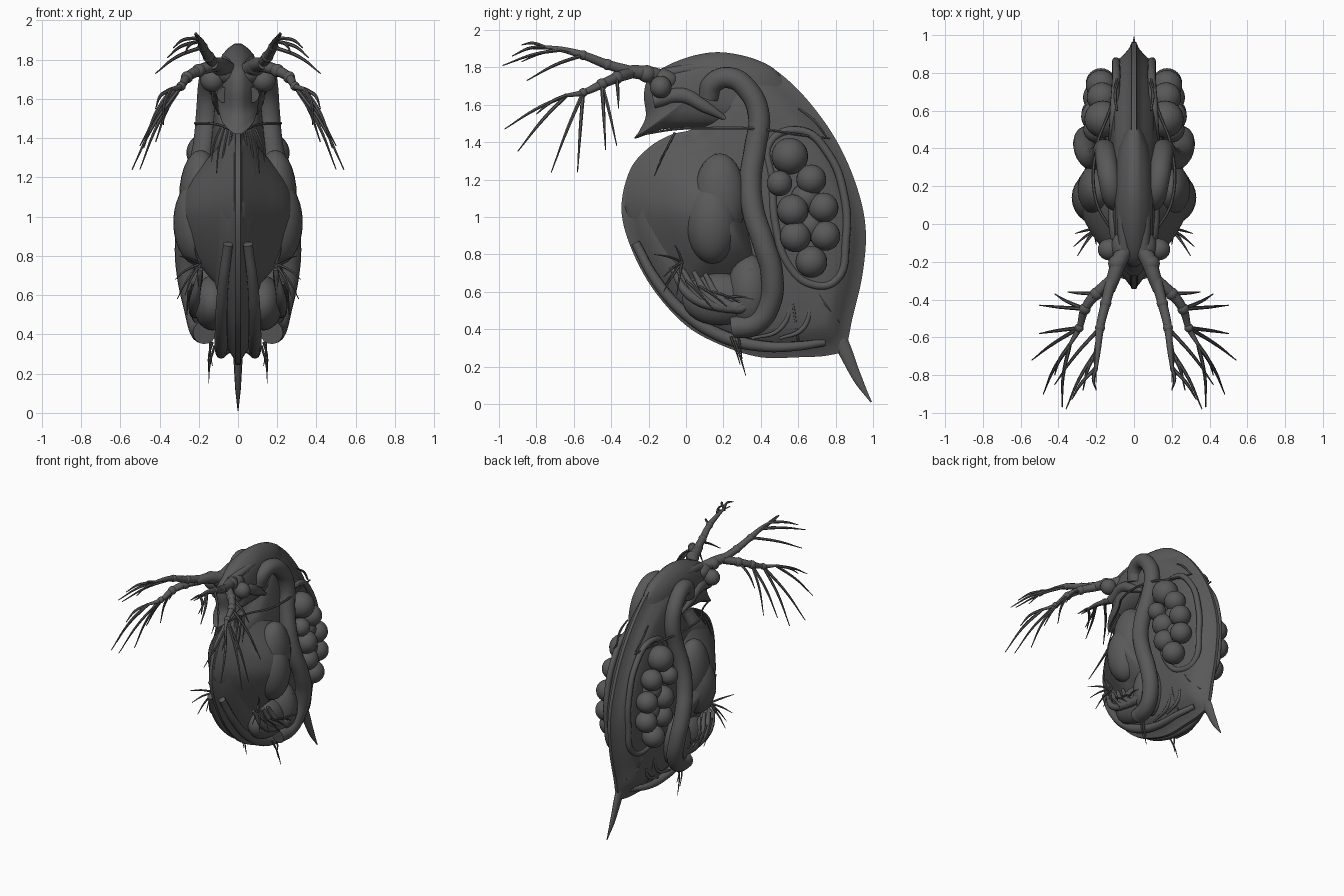
import bpy, bmesh
from mathutils import Vector, Matrix

cube = bpy.data.objects.get("Cube")
if cube:
    bpy.data.objects.remove(cube)

mat = bpy.data.materials.new("dark_grey")
mat.use_nodes = True
GREY = (0.1, 0.1, 0.1, 1)
mat.diffuse_color = GREY
mat.node_tree.nodes["Principled BSDF"].inputs["Base Color"].default_value = GREY


def finish(ob, mirror=False, angle=0.9):
    bpy.ops.object.select_all(action='DESELECT')
    ob.select_set(True)
    bpy.context.view_layer.objects.active = ob
    if ob.type == 'CURVE':
        bpy.ops.object.convert(target='MESH')
        ob = bpy.context.object
    ob.data.materials.clear()
    ob.data.materials.append(mat)
    bpy.ops.object.shade_smooth_by_angle(angle=angle)
    if mirror:
        ob.modifiers.new("both_sides", 'MIRROR').use_axis[0] = True
    return ob


def from_bmesh(name, bm, mirror=False):
    bmesh.ops.recalc_face_normals(bm, faces=bm.faces)
    me = bpy.data.meshes.new(name)
    bm.to_mesh(me)
    bm.free()
    ob = bpy.data.objects.new(name, me)
    bpy.context.collection.objects.link(ob)
    return finish(ob, mirror)


def smooth_loop(pts, n=6):
    """Closed curve running through the points."""
    out, k = [], len(pts)
    p = [Vector(q) for q in pts]
    for i in range(k):
        a, b, c, d = p[i - 1], p[i], p[(i + 1) % k], p[(i + 2) % k]
        for j in range(n):
            t = j / n
            out.append(0.5 * (2 * b + (c - a) * t + (2 * a - 5 * b + 4 * c - d) * t * t
                              + (3 * b - a - 3 * c + d) * t ** 3))
    return out


def pillow(name, outline, centre, profile):
    """Closed side outline swelling towards both sides; profile is (ring scale, half width)."""
    bm = bmesh.new()
    loop, c = smooth_loop(outline), Vector(centre)
    rims = []
    for side in (1, -1):
        prev = None
        for s, w in profile:
            ring = [bm.verts.new((side * w, *(c + (p - c) * s))) for p in loop]
            if prev:
                for i in range(len(ring)):
                    bm.faces.new((prev[i - 1], prev[i], ring[i], ring[i - 1]))
            else:
                rims.append(ring)
            prev = ring
        tip = bm.verts.new((side * profile[-1][1], *c))
        for i in range(len(prev)):
            bm.faces.new((prev[i - 1], prev[i], tip))
    a, b = rims
    for i in range(len(a)):
        bm.faces.new((a[i - 1], a[i], b[i], b[i - 1]))
    return from_bmesh(name, bm)


def tubes(name, paths, mirror=True, sides=3, closed=False):
    """Each path is (points, start radius, middle radius, end radius)."""
    cu = bpy.data.curves.new(name, 'CURVE')
    cu.dimensions = '3D'
    cu.bevel_depth = 1
    cu.bevel_resolution = sides
    cu.resolution_u = 6
    cu.use_fill_caps = True
    for pts, r0, r1, r2 in paths:
        sp = cu.splines.new('BEZIER')
        sp.bezier_points.add(len(pts) - 1)
        sp.use_cyclic_u = closed
        for i, (bp, p) in enumerate(zip(sp.bezier_points, pts)):
            t = 2 * i / (len(pts) - 1)
            bp.co = p
            bp.handle_left_type = bp.handle_right_type = 'AUTO'
            bp.radius = r0 + (r1 - r0) * t if t < 1 else r1 + (r2 - r1) * (t - 1)
    ob = bpy.data.objects.new(name, cu)
    bpy.context.collection.objects.link(ob)
    return finish(ob, mirror)


def hairs(name, ends, r=0.008, sag=0.008):
    """Bristles from root to tip, slightly bowed."""
    paths = []
    for a, b in ends:
        mid = (Vector(a) + Vector(b)) / 2 + Vector((sag, 0, sag))
        paths.append(((a, mid, b), r, r * 0.8, r * 0.25))
    return tubes(name, paths, sides=1)


def blobs(name, items):
    """Ellipsoids given as (centre, radii)."""
    bm = bmesh.new()
    for c, r in items:
        bmesh.ops.create_uvsphere(bm, u_segments=24, v_segments=14, radius=1,
                                  matrix=Matrix.Translation(c) @ Matrix.Diagonal((*r, 1)))
    return from_bmesh(name, bm, True)


# Carapace with a thin keel
pillow("carapace", [(-.08, 1.44), (.05, 1.48), (.15, 1.62), (.27, 1.84), (.42, 1.82), (.6, 1.68),
                    (.78, 1.45), (.9, 1.2), (.96, .95), (.945, .7), (.89, .46), (.85, .3), (.76, .26),
                    (.6, .25), (.4, .25), (.2, .31), (0, .42), (-.18, .62), (-.3, .85),
                    (-.345, 1.05), (-.3, 1.25), (-.2, 1.37)], (.35, 1.0),
       [(1, .012), (.95, .025), (.9, .05), (.84, .09), (.78, .105), (.7, .115), (.4, .14), (.1, .15)])
# Front valves, widest well behind their front edge
pillow("front_valves", [(-.325, 1.05), (-.285, 1.24), (-.18, 1.36), (0, 1.44), (.2, 1.44), (.32, 1.36),
                        (.34, 1.1), (.4, .85), (.42, .66), (.3, .58), (.15, .56), (-.03, .57),
                        (-.22, .8)], (.2, 1.0),
       [(1, .02), (.95, .04), (.88, .07), (.76, .115), (.62, .17), (.48, .225),
        (.34, .265), (.2, .29), (.07, .3)])
# Head with pointed beak
pillow("head", [(-.27, 1.42), (-.14, 1.465), (-.02, 1.475), (.2, 1.48), (.42, 1.5), (.54, 1.6),
                (.5, 1.76), (.38, 1.84), (.2, 1.88), (.05, 1.865), (-.1, 1.81), (-.2, 1.74),
                (-.225, 1.65), (-.215, 1.54), (-.25, 1.46)], (.05, 1.66),
       [(1, .018), (.95, .035), (.88, .055), (.75, .08), (.5, .1), (.1, .11)])
# Tail spine
spine = tubes("tail_spine", [(((0, .81, .37), (0, .852, .28), (0, .92, .13), (0, .99, .01)), .045, .036, .004)],
              mirror=False)
spine.scale.x = 0.6
# Thick lower rim of the carapace
tubes("lower_rim", [([(x, y, z) for x, y, z in ((.05, -.27, .86), (.075, -.16, .66), (.085, 0, .48), (.085, .2, .36),
                                                (.085, .4, .31), (.08, .6, .31), (.04, .74, .33))],
                     .025, .035, .02)])

# Gut loop running down each side
tubes("gut", [(((.09, .12, 1.64), (.11, .14, 1.71), (.13, .23, 1.745), (.145, .33, 1.68), (.155, .39, 1.54),
                (.17, .37, 1.37), (.205, .345, 1.2), (.24, .36, 1.03), (.262, .415, .86),
                (.25, .46, .69), (.215, .445, .53), (.19, .37, .43), (.17, .25, .41)), .055, .06, .06)], sides=6)
# Belly swelling, eyes and cheek ridges
blobs("belly_swelling", [((.2, .14, .97), (.13, .14, .22)), ((.19, .18, 1.1), (.11, .14, .24))])
blobs("eyes", [((.13, -.135, 1.695), (.062, .058, .06)), ((.06, -.12, 1.73), (.06, .08, .06))])
tubes("cheek_ridges", [(((.07, -.17, 1.62), (.09, -.02, 1.65), (.1, .1, 1.59), (.09, .22, 1.52)), .04, .045, .01),
                       (((.05, -.15, 1.76), (.06, .02, 1.79), (.06, .2, 1.8), (.05, .38, 1.75)), .03, .03, .01)])

# Egg clutch
blobs("eggs", [((x, y, z), (r, r, r)) for x, y, z, r in (
    (.165, .555, 1.325, .098), (.2, .5, 1.18, .068), (.17, .67, 1.2, .08), (.175, .735, 1.05, .08),
    (.195, .57, 1.035, .085), (.195, .585, .895, .083), (.175, .745, .9, .08), (.185, .67, .76, .085),
    (.14, .64, 1.1, .08), (.14, .66, .95, .08))])
# Raised bands framing the brood pouch
tubes("brood_frame", [([(x, y, z) for x, y, z in (
    (.115, .45, 1.4), (.105, .62, 1.46), (.095, .76, 1.34), (.095, .845, 1.12), (.095, .855, .88),
    (.095, .8, .66), (.115, .67, .64), (.13, .55, .74), (.14, .48, .95), (.13, .46, 1.2))],
                       .022, .022, .022)], closed=True)
tubes("shell_bands", [([(.105, y, z) for y, z in path], .008, .016, .008) for path in (
    ((.5, .95), (.53, .75), (.56, .55), (.5, .4), (.35, .35)),
    ((.64, .64), (.66, .5), (.62, .4), (.5, .35)))])
# Thin cross strands
tubes("strands", [(pts, .006, .009, .006) for pts in (
    ((.03, -.24, 1.44), (.11, -.05, 1.47), (.2, .12, 1.475), (.2, .4, 1.47), (.13, .6, 1.44), (.09, .77, 1.42)),
    ((.09, .6, 1.58), (.1, .68, 1.52), (.085, .75, 1.43)),
    ((.11, .69, .62), (.105, .75, .53), (.05, .82, .44)),
    ((.12, .56, .62), (.11, .58, .48), (.08, .6, .34)))], sides=1)

# Leg folds in the lower opening
tubes("leg_folds", [(((.19, -.02 + d, .72 - d * .2), (.22, .08 + d, .57 - d * .2), (.22, .24 + d * .6, .52),
                      (.22, .35, .6 + d)), .012, .035, .015) for d in (-.06, 0, .06, .12)])
blobs("leg_mass", [((.13, .18, .56), (.1, .2, .14)), ((.13, .34, .6), (.13, .12, .2))])
hairs("leg_bristles", [((.19, -.02, .76), tip) for tip in (
    (.3, -.17, .8), (.32, -.12, .68), (.27, -.12, .6), (.2, -.11, .64), (.31, -.05, .58), (.22, -.06, .85))]
    + [((.23, .07 * i, .66 - .03 * i), (.26, .15 + .07 * i, .5 + .02 * i)) for i in range(4)])
hairs("under_bristles", [((.12, .26, .34), (.15, .32, .15)), ((.13, .24, .36), (.15, .29, .21)),
                         ((.14, .28, .36), (.13, .3, .24))], .007)
hairs("throat_bristles", [((.03 + .02 * i, -.06, 1.45), (.06 + .025 * i, -.23 + .03 * i, 1.1 + .06 * i))
                          for i in range(4)], .007)

# Swimming antennae: stem, two branches and joint swellings
upper = ((.12, -.3, 1.78), (.15, -.42, 1.815), (.18, -.55, 1.865), (.19, -.66, 1.895), (.2, -.76, 1.91))
lower = ((.12, -.3, 1.77), (.2, -.37, 1.745), (.26, -.45, 1.71), (.29, -.55, 1.665), (.34, -.64, 1.65))
tubes("antennae", [(((.04, -.12, 1.74), (.08, -.2, 1.765), (.1, -.26, 1.775), (.13, -.35, 1.78)), .045, .042, .03),
                   (upper, .03, .022, .009), (lower, .032, .024, .009)])
blobs("antenna_joints", [(p, (r, r, r)) for p, r in (
    (upper[1], .03), (upper[2], .026), (lower[1], .034), (lower[2], .031), (lower[3], .024),
    ((.09, -.21, 1.765), .047))])
hairs("antenna_bristles", [
    (upper[4], (.2, -.88, 1.92)), (upper[3], (.36, -.98, 1.81)), (upper[4], (.33, -.93, 1.86)),
    (upper[2], (.42, -.85, 1.73)), (upper[2], (.2, -.84, 1.9)), (upper[3], (.27, -.88, 1.83)),
    (lower[4], (.38, -.97, 1.47)), (lower[4], (.48, -.9, 1.35)), (lower[4], (.42, -.8, 1.55)),
    (lower[3], (.54, -.72, 1.24)), (lower[3], (.5, -.58, 1.24)), (lower[2], (.5, -.43, 1.36)),
    (lower[2], (.42, -.37, 1.38)), (lower[1], (.35, -.36, 1.58))], .011, .015)
